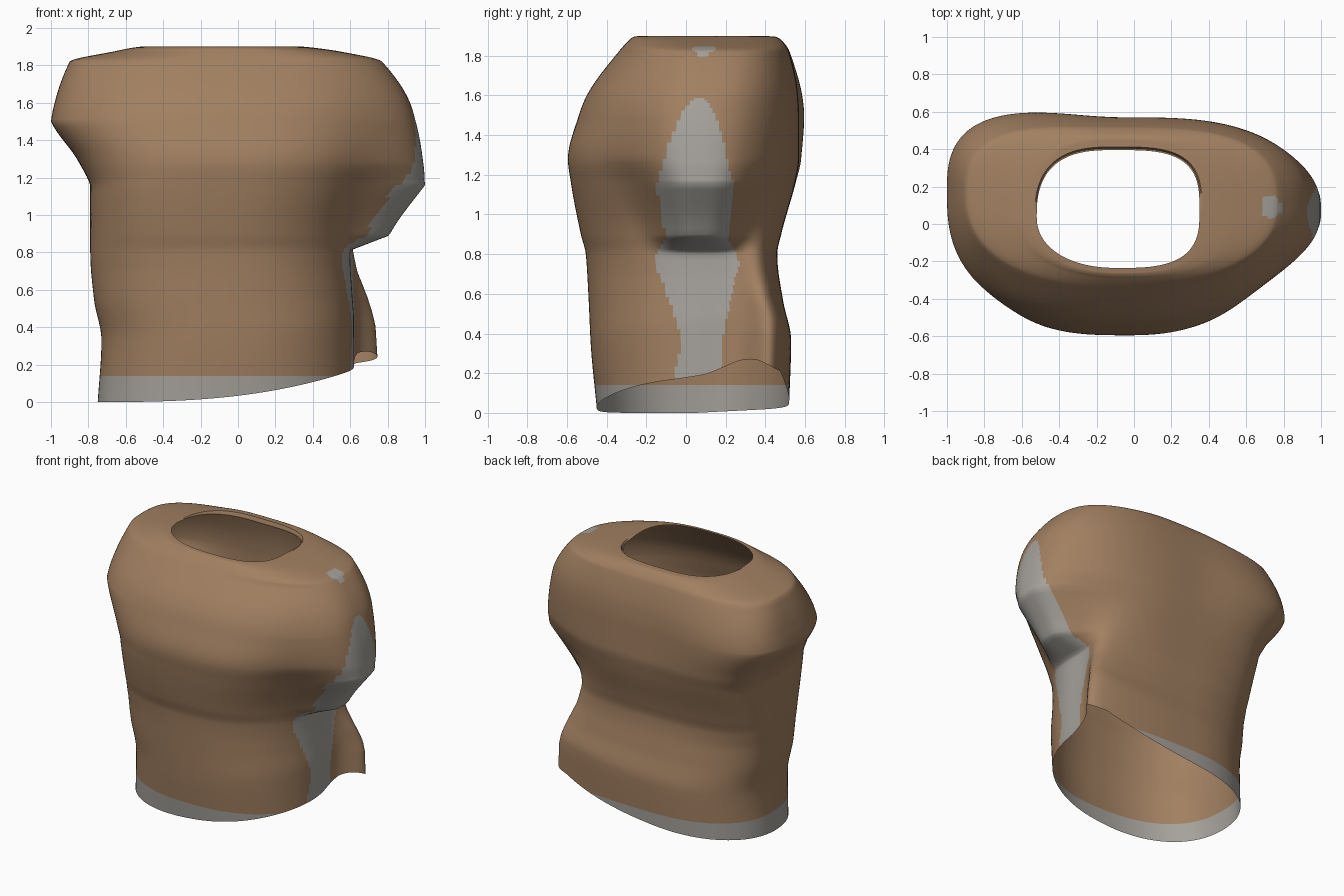
import bpy, bmesh, math

if "Cube" in bpy.data.objects:
    bpy.data.objects.remove(bpy.data.objects["Cube"])

SEG, SUB = 200, 8

# body: z, x left, x right, y front, y back, y of left side, y of right side
LEVELS = [
    (0.00, -.75, .62, -.45, .52, .05, .10),
    (0.33, -.73, .62, -.48, .53, .05, .10),
    (0.55, -.77, .61, -.49, .49, .05, .10),
    (0.80, -.79, .60, -.505, .46, .07, .08),
    (0.90, -.79, .61, -.53, .48, .09, .07),
    (1.16, -.79, .70, -.58, .55, .12, .07),
    (1.28, -.81, .75, -.595, .57, .14, .07),
    (1.50, -.90, .80, -.54, .57, .18, .07),
    (1.60, -.91, .81, -.50, .565, .18, .08),
    (1.82, -.88, .75, -.34, .52, .16, .10),
    (1.875, -.66, .54, -.29, .485, .08, .08),
    (1.895, -.56, .40, -.265, .455, .04, .07),
    (1.90, -.52, .35, -.235, .395, .04, .07),
]
# sleeve stubs: z, left bulge, right bulge, width toward front, width toward back
SLEEVES = [(0, 0, 0, .35, .5), (.81, 0, 0, .3, .4), (.89, 0, .20, .32, .45),
           (1.16, 0, .30, .42, .62), (1.28, .04, .24, .5, .68), (1.5, .10, .15, .55, .7),
           (1.6, .07, .11, .55, .7), (1.82, .02, .02, .6, .7), (1.88, 0, 0, .6, .7)]
# corner sharpness by height: z, front left, front right, back right, back left
CORNERS = [(0, 2.4, 2.3, 3.6, 2.3), (.7, 2.5, 2.2, 3.4, 2.5), (1.15, 3.1, 2.3, 3.2, 3.6),
           (1.5, 2.9, 2.4, 3.2, 3.8), (1.82, 2.4, 2.3, 3.0, 3.2), (1.9, 2.2, 3.0, 3.2, 2.6)]
# flare of the back right corner by height
FLARE = [(0, .22), (.25, .21), (.5, .17), (.8, .10), (1.1, 0), (2, 0)]
# grey side panel by height: z, y from, y to
PANEL = [(0, -.03, .18), (.2, -.06, .18), (.35, -.02, .18), (.5, -.06, .21), (.77, -.16, .27),
         (.88, -.10, .21), (1.15, -.15, .24), (1.35, -.09, .19), (1.52, -.02, .14), (1.59, .05, .09)]


def sample(table, z):
    """Linear lookup of a row by its first column."""
    for a, b in zip(table, table[1:]):
        if z <= b[0]:
            f = max(0, (z - a[0]) / (b[0] - a[0]))
            return [p + (q - p) * f for p, q in zip(a, b)][1:]
    return list(table[-1][1:])


def smooth(table, z):
    """Monotone cubic lookup of a row by its first column."""
    def slope(i, k):
        return (table[i + 1][k] - table[i][k]) / (table[i + 1][0] - table[i][0])

    def tangent(i, k):
        if i == 0 or i == len(table) - 1:
            return slope(min(i, len(table) - 2), k)
        a, b = slope(i - 1, k), slope(i, k)
        return 2 * a * b / (a + b) if a * b > 0 else 0

    i = max(n for n in range(len(table) - 1) if table[n][0] <= z + 1e-9)
    h = table[i + 1][0] - table[i][0]
    f = (z - table[i][0]) / h
    h00, h10 = 2 * f**3 - 3 * f**2 + 1, f**3 - 2 * f**2 + f
    h01, h11 = 3 * f**2 - 2 * f**3, f**3 - f**2
    return [h00 * table[i][k] + h01 * table[i + 1][k]
            + h * (h10 * tangent(i, k) + h11 * tangent(i + 1, k)) for k in range(1, 7)]


def bell(v, centre, width, power=2):
    return math.exp(-abs((v - centre) / width) ** power)


def ring(z):
    """One closed cross-section of the garment."""
    xl, xr, yf, yb, yl, yr = smooth(LEVELS, z)
    fl, fr, br, bl = sample(CORNERS, z)
    left, right, wide_f, wide_b = sample(SLEEVES, z)
    xm = (xl + xr) / 2
    pts = []
    for j in range(SEG):
        t = 2 * math.pi * j / SEG
        c, s = math.cos(t), math.sin(t)
        n = (br if s > 0 else fr) if c > 0 else (bl if s > 0 else fl)
        r = (abs(c) ** n + abs(s) ** n) ** (-1 / n)
        ym = yr if c > 0 else yl
        x = xm + r * c * (xr - xl) / 2
        y = ym + r * s * ((yb - ym) if s > 0 else (ym - yf))
        side = math.asin(s)
        # sleeve bulges
        if c > 0:
            x += right * bell(side, 0, wide_b if s > 0 else wide_f, 3)
        else:
            x -= left * bell(side, 0, .75, 3)
        if s > 0 and c > 0:   # flared back right corner
            x += bell(t, .78, .28) * sample(FLARE, z)[0]
        if s > 0 and c < 0:   # shoulder blade on the back left
            y += .05 * math.sin(2 * side) ** 2 * bell(z, 1.5, .3)
        # hem rises toward the right side
        fade = max(0, 1 - z / .7)
        lift = .2 * (max(0, min(x, .64) + .75) / 1.45) ** 2.7 + .025 * max(0, s)
        if c > 0:
            lift += .08 * bell(side, .5, .45 if side < .5 else .28)
        # neck rim rolls in at the back
        roll = .03 * max(0, s) if z > 1.899 else 0
        pts.append((x, y, z + lift * fade - roll))
    return pts


def material(name, rgb):
    m = bpy.data.materials.new(name)
    m.diffuse_color = (*rgb, 1)
    m.use_nodes = True
    m.node_tree.nodes["Principled BSDF"].inputs["Base Color"].default_value = m.diffuse_color
    return m


# torso shell: rings joined into one open sheet
heights = []
for a, b in zip(LEVELS, LEVELS[1:]):
    heights += [a[0] + (b[0] - a[0]) * i / SUB for i in range(SUB)]
heights.append(LEVELS[-1][0])
bm = bmesh.new()
rows = [[bm.verts.new(p) for p in ring(z)] for z in heights]
for lo, hi in zip(rows, rows[1:]):
    for j in range(SEG):
        k = (j + 1) % SEG
        bm.faces.new((lo[j], lo[k], hi[k], hi[j]))

# crisp edge for the hem band
bmesh.ops.bisect_plane(bm, geom=bm.verts[:] + bm.edges[:] + bm.faces[:],
                       plane_co=(0, 0, .14), plane_no=(0, 0, 1))

# grey hem, right side panel and small shoulder patch
for f in bm.faces:
    p = f.calc_center_median()
    y0, y1 = sample(PANEL, p.z)
    hem = p.z < .14
    side = p.x > .4 and p.z < 1.59 and y0 < p.y < y1
    patch = math.hypot(p.x - .73, p.y - .09) < .06 and p.z > 1.7
    f.material_index = 1 if hem or side or patch else 0

mesh = bpy.data.meshes.new("vest_shell")
bm.to_mesh(mesh)
bm.free()
mesh.materials.append(material("brown_cloth", (.36, .215, .12)))
mesh.materials.append(material("grey_cloth", (.38, .36, .33)))
obj = bpy.data.objects.new("vest_shell", mesh)
bpy.context.collection.objects.link(obj)
bpy.context.view_layer.objects.active = obj
obj.select_set(True)
bpy.ops.object.shade_smooth_by_angle(angle=math.radians(50))
